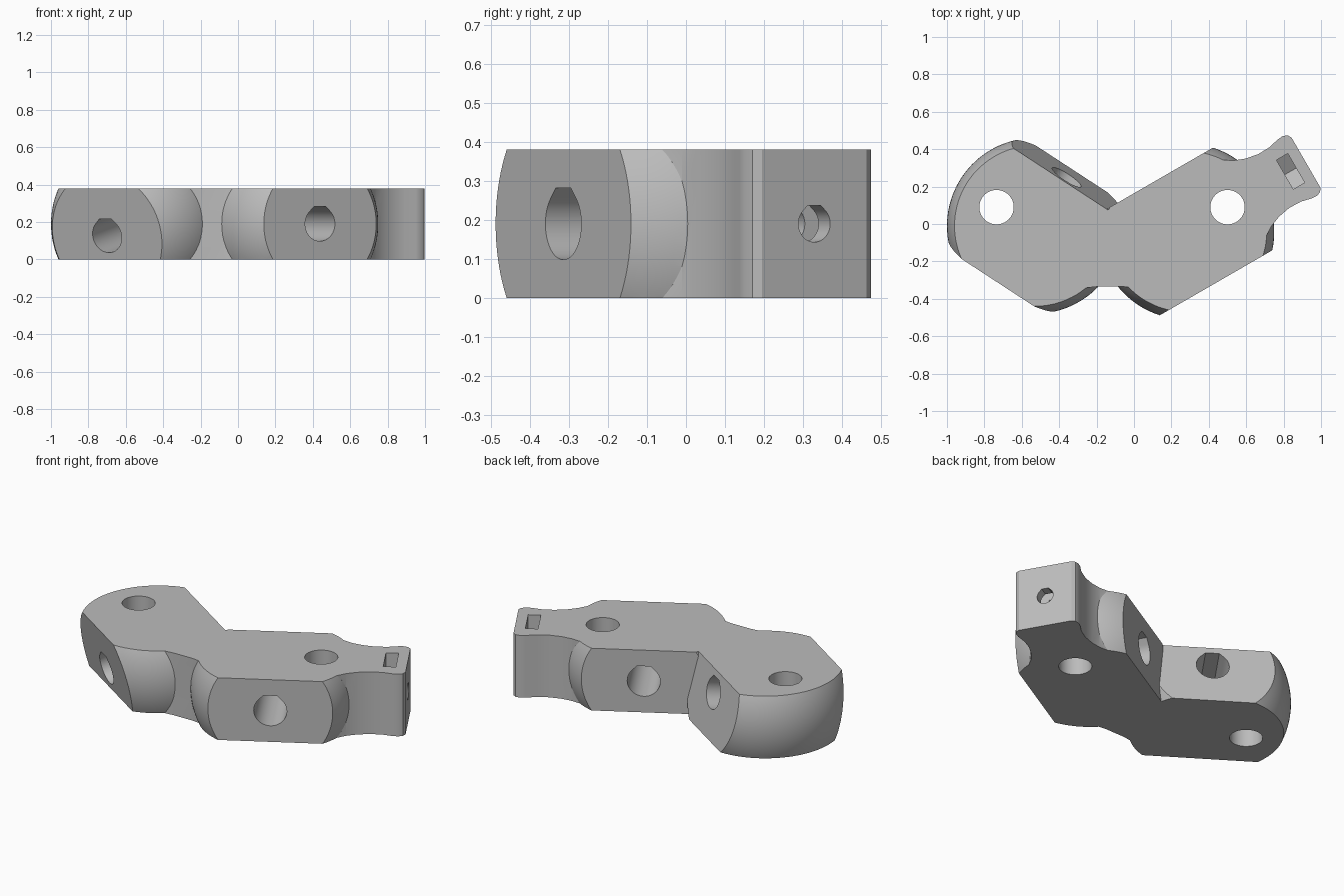
import bpy, bmesh, math
from mathutils import Matrix, Vector

if "Cube" in bpy.data.objects:
    bpy.data.objects.remove(bpy.data.objects["Cube"])

H = 0.38            # plate height
MID = H / 2
R_BALL, HALF = 0.47, 0.317   # ball radius, half distance between its flats
R_HOLE = 0.092

grey = bpy.data.materials.new("plain_grey")
grey.use_nodes = True
grey.diffuse_color = (0.5, 0.5, 0.5, 1)
grey.node_tree.nodes["Principled BSDF"].inputs["Base Color"].default_value = (0.5, 0.5, 0.5, 1)


def frame(origin, axis):
    """Local z along axis, local y as upright as possible."""
    z = Vector(axis).normalized()
    x = Vector((0, 0, 1)).cross(z).normalized()
    y = z.cross(x)
    m = Matrix((x, y, z)).transposed().to_4x4()
    m.translation = origin
    return m


def loft(name, rings, matrix):
    """Closed solid through rings of local points."""
    bm = bmesh.new()
    loops = [[bm.verts.new(matrix @ Vector(p)) for p in ring] for ring in rings]
    n = len(loops[0])
    for a, b in zip(loops, loops[1:]):
        for i in range(n):
            j = (i + 1) % n
            bm.faces.new((a[i], a[j], b[j], b[i]))
    bm.faces.new(loops[0][::-1])
    bm.faces.new(loops[-1])
    bmesh.ops.recalc_face_normals(bm, faces=bm.faces)
    mesh = bpy.data.meshes.new(name)
    bm.to_mesh(mesh)
    bm.free()
    mesh.materials.append(grey)
    obj = bpy.data.objects.new(name, mesh)
    bpy.context.collection.objects.link(obj)
    return obj


def prism(name, outline, z0, z1, matrix=Matrix()):
    return loft(name, [[(x, y, z) for x, y in outline] for z in (z0, z1)], matrix)


def circle(r, n=48):
    return [(r * math.cos(2 * math.pi * i / n), r * math.sin(2 * math.pi * i / n)) for i in range(n)]


def teardrop(r):
    """Round hole with a flat-topped roof."""
    arc = [math.radians(135 + 270 * i / 36) for i in range(37)]
    k = r * (math.sqrt(2) - 1)
    return [(r * math.cos(a), r * math.sin(a)) for a in arc] + [(k, r), (-k, r)]


def ball(name, matrix):
    """Sphere with two flats across its axis."""
    limit = math.asin(HALF / R_BALL)
    rings = []
    for i in range(25):
        a = limit * (i / 12 - 1)
        rings.append([(x, y, R_BALL * math.sin(a)) for x, y in circle(R_BALL * math.cos(a), 96)])
    return loft(name, rings, matrix)


def combine(target, other, operation):
    bpy.context.view_layer.objects.active = target
    mod = target.modifiers.new(operation.lower(), 'BOOLEAN')
    mod.operation, mod.solver, mod.object = operation, 'EXACT', other
    bpy.ops.object.modifier_apply(modifier=mod.name)
    bpy.data.objects.remove(other)


# Two flattened balls; the one on the right side is tilted
tilted = frame((-0.53, -0.01, MID), (0.535, 0.82, 0.2))
upright = frame((0.28, -0.04, MID), (-0.5, 0.866, 0))
body = ball("clamp_body", tilted)
combine(body, ball("upright_ball", upright), 'UNION')

# Bridge between the balls
web = [(-0.42, -0.345), (-0.34, -0.355), (-0.27, -0.343), (-0.2, -0.335), (-0.08, -0.333),
       (0.0, -0.34), (0.1, -0.3), (0.05, 0.1), (-0.1, 0.095), (-0.4, -0.05)]
combine(body, prism("bridge", web, 0, H), 'UNION')

# Necked end tab, symmetric about its own axis
tab_frame = Matrix.Translation((0.28, -0.04, 0)) @ Matrix.Rotation(math.radians(30), 4, 'Z')
edge = [(0.1, 0.2), (0.30, 0.285), (0.354, 0.237), (0.41, 0.202), (0.47, 0.179), (0.54, 0.166),
        (0.61, 0.168), (0.67, 0.182), (0.70, 0.184), (0.725, 0.175), (0.738, 0.155)]
outline = edge + [(u, -v) for u, v in reversed(edge)]
combine(body, prism("end_tab", outline, 0, H, tab_frame), 'UNION')

# Flat top and bottom
slab = [(-2, -2), (2, -2), (2, 2), (-2, 2)]
combine(body, prism("height_limit", slab, 0, H), 'INTERSECT')

# Vertical rod holes
for x, y in ((-0.735, 0.09), (0.5, 0.09)):
    combine(body, prism("rod_hole", circle(R_HOLE), -0.1, 0.5, Matrix.Translation((x, y, 0))), 'DIFFERENCE')

# Cross holes through the flats
for m in (tilted, upright):
    combine(body, prism("cross_hole", teardrop(R_HOLE), -0.5, 0.5, m), 'DIFFERENCE')

# Screw hole along the tab, and the nut slot with a pointed floor
along = frame(tab_frame @ Vector((0, 0, MID)), (0.866, 0.5, 0))
combine(body, prism("screw_hole", teardrop(0.047), 0.26, 0.9, along), 'DIFFERENCE')
nut = [(-0.09, 0.3), (-0.09, -0.052), (0, -0.104), (0.09, -0.052), (0.09, 0.3)]
combine(body, prism("nut_slot", nut, 0.608, 0.678, along), 'DIFFERENCE')

# Smooth curves, crisp edges
bpy.ops.object.select_all(action='DESELECT')
body.select_set(True)
bpy.context.view_layer.objects.active = body
bpy.ops.object.shade_smooth_by_angle(angle=math.radians(25))
